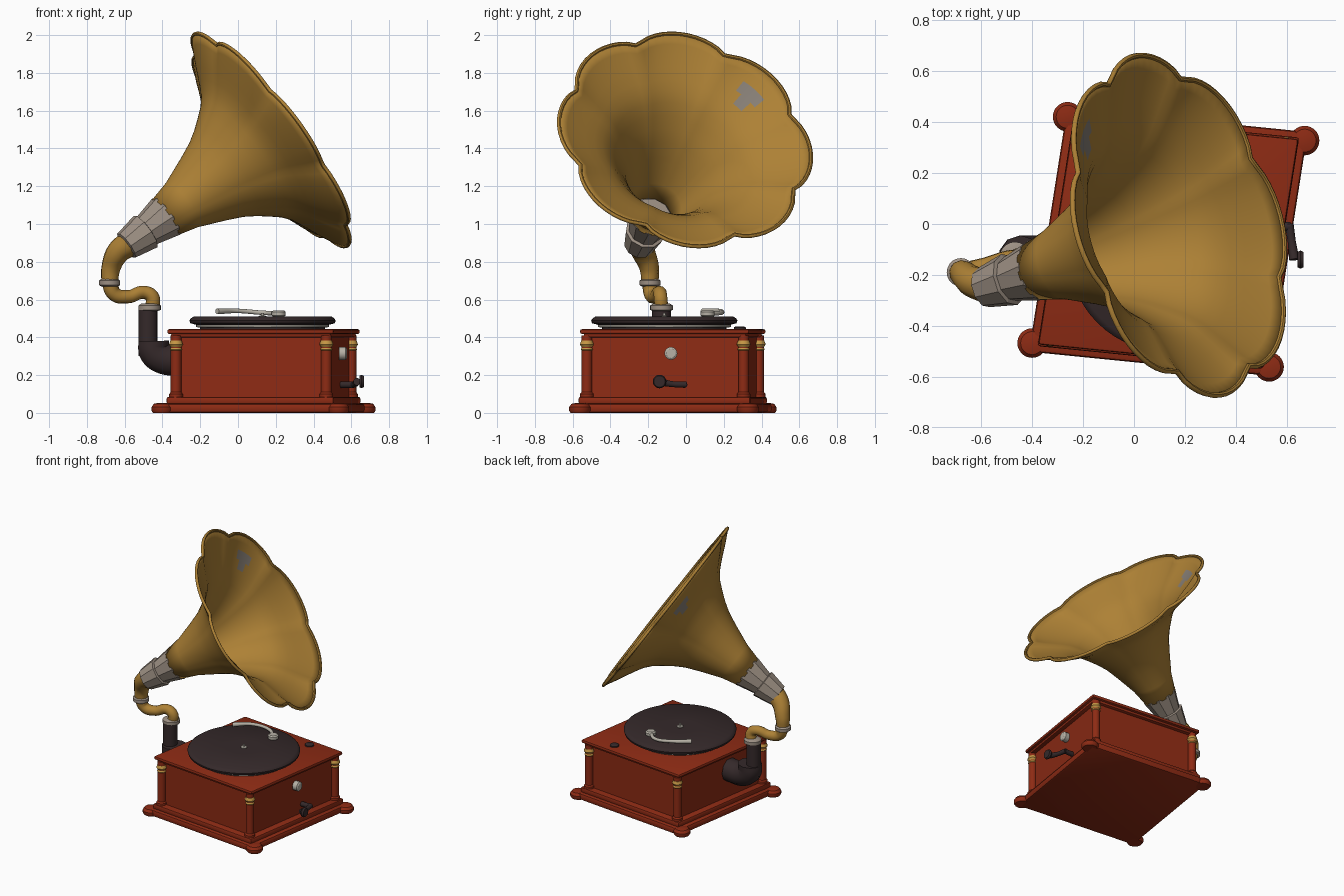
import bpy, bmesh, math
from mathutils import Matrix, Vector

if "Cube" in bpy.data.objects:
    bpy.data.objects.remove(bpy.data.objects["Cube"])


def material(name, rgb):
    m = bpy.data.materials.new(name)
    m.use_nodes = True
    m.diffuse_color = (*rgb, 1)
    m.node_tree.nodes["Principled BSDF"].inputs["Base Color"].default_value = (*rgb, 1)
    return m


GOLD = material("old gold", (.42, .22, .036))
BRIGHT = material("bright brass", (.56, .31, .06))
WOOD = material("red wood", (.27, .024, .007))
PEWTER = material("pewter", (.34, .28, .23))
DARK = material("dark iron", (.035, .022, .023))
IVORY = material("ivory", (.47, .44, .38))
WORN = material("worn grey", (.24, .21, .18))

# Slightly skewed frame of the case
CASE = Matrix(((.995, .155, 0, .135), (-.1, .988, 0, -.07), (0, 0, 1, 0), (0, 0, 0, 1)))

# Horn frame: local z runs out through the mouth centre
axis = Vector((.78, .25, .57)).normalized()
side = Vector((0, 0, 1)).cross(axis).normalized()
HORN = Matrix((side, axis.cross(side), axis)).transposed().to_4x4()
HORN.translation = (.175, -.005, 1.445)


def smooth(ob, angle=35):
    bpy.ops.object.select_all(action='DESELECT')
    ob.select_set(True)
    bpy.context.view_layer.objects.active = ob
    bpy.ops.object.shade_smooth_by_angle(angle=math.radians(angle))


def add(name, bm, mat, matrix=Matrix(), angle=35):
    bmesh.ops.recalc_face_normals(bm, faces=bm.faces)
    me = bpy.data.meshes.new(name)
    bm.to_mesh(me)
    bm.free()
    me.transform(matrix)
    me.materials.append(mat)
    ob = bpy.data.objects.new(name, me)
    bpy.context.collection.objects.link(ob)
    if angle:
        smooth(ob, angle)
    return ob


def slab(name, hu, hv, z0, z1, mat, bevel=.01):
    """Box centred on the case, with softened edges."""
    bm = bmesh.new()
    bmesh.ops.create_cube(bm, size=1)
    for v in bm.verts:
        v.co = (v.co.x * 2 * hu, v.co.y * 2 * hv, z0 + (v.co.z + .5) * (z1 - z0))
    if bevel:
        bmesh.ops.bevel(bm, geom=bm.edges[:], offset=bevel, segments=2, affect='EDGES', profile=.5)
    return add(name, bm, mat, CASE)


def lathe(name, profile, mat, matrix=Matrix(), segs=32, caps=True, shape=None, angle=35):
    """Revolve (radius, height) pairs about local z."""
    bm = bmesh.new()
    rings = []
    for r, h in profile:
        ring = []
        for i in range(segs):
            a = math.tau * i / segs
            k = shape(a, r) if shape else 1
            ring.append(bm.verts.new((k * r * math.cos(a), k * r * math.sin(a), h)))
        rings.append(ring)
    for lo, hi in zip(rings, rings[1:]):
        for i in range(segs):
            j = (i + 1) % segs
            bm.faces.new((lo[i], lo[j], hi[j], hi[i]))
    if caps:
        bm.faces.new(rings[0])
        bm.faces.new(rings[-1])
    return add(name, bm, mat, matrix, angle)


def tube(name, points, radii, mat, closed=False, kind='BEZIER', res=3):
    cu = bpy.data.curves.new(name, 'CURVE')
    cu.dimensions = '3D'
    cu.bevel_depth = 1
    cu.bevel_resolution = res
    cu.use_fill_caps = not closed
    sp = cu.splines.new(kind)
    pts = sp.bezier_points if kind == 'BEZIER' else sp.points
    pts.add(len(points) - 1)
    for p, co, r in zip(pts, points, radii):
        p.co = co if kind == 'BEZIER' else (*co, 1)
        p.radius = r
        if kind == 'BEZIER':
            p.handle_left_type = p.handle_right_type = 'AUTO'
    sp.use_cyclic_u = closed
    cu.materials.append(mat)
    ob = bpy.data.objects.new(name, cu)
    bpy.context.collection.objects.link(ob)
    bpy.ops.object.select_all(action='DESELECT')
    ob.select_set(True)
    bpy.context.view_layer.objects.active = ob
    bpy.ops.object.convert(target='MESH')
    smooth(ob, 45)
    return ob


def at(x, y, z=0):
    return Matrix.Translation((x, y, z))


def facing_x(x, y, z):
    return at(x, y, z) @ Matrix.Rotation(math.pi / 2, 4, 'Y')


# Wooden case
slab("plinth", .475, .485, 0, .05, WOOD, .015)
slab("plinth_step", .445, .46, .045, .085, WOOD)
slab("case_body", .395, .41, .08, .41, WOOD, 0)
slab("lid_moulding", .425, .435, .4, .425, WOOD)
slab("lid", .443, .453, .418, .443, WOOD)
for su, front in ((-1, "right"), (1, "left")):
    for sv, depth in ((-1, "front"), (1, "back")):
        tag = f"{depth}_{front}"
        foot = CASE @ Vector((su * .468, sv * .45, 0))
        lathe("plinth_corner_" + tag, [(.05, 0), (.058, .012), (.058, .03), (.045, .048), (.02, .053)],
              WOOD, at(*foot))
        post = CASE @ Vector((su * .4, sv * .42, 0))
        lathe("column_" + tag, [(.036, .08), (.036, .1), (.028, .11), (.028, .41)], WOOD, at(*post), 20)
        lathe("capital_" + tag, [(.024, .325), (.032, .335), (.027, .347), (.037, .362), (.03, .382)],
              BRIGHT, at(*post), 20)

# Turntable and record
DISC = at(.13, -.115)
lathe("turntable_drum", [(.33, .44), (.33, .47)], DARK, DISC, 48)
lathe("turntable_plate", [(.34, .452), (.352, .456), (.352, .466)], IVORY, DISC, 48)
lathe("record", [(.35, .466), (.383, .475), (.387, .49), (.38, .5), (.365, .51), (.1, .508)], DARK, DISC, 56)
lathe("spindle", [(.022, .505), (.022, .513), (.008, .516), (.008, .53)], IVORY, DISC, 16)
lathe("lid_knob", [(.032, .44), (.032, .452), (.022, .458)], DARK, at(.4, .285), 20)

# Tone arm lying over the record
tube("tone_arm", [(.21, .12, .527), (.13, .185, .53), (0, .17, .54), (-.11, .09, .538)],
     (.013, .012, .012, .016), IVORY)
lathe("tone_arm_head", [(.03, .51), (.037, .515), (.037, .535), (.028, .543)], IVORY, at(.215, .115), 20)

# Crank and side button
lathe("side_button", [(.034, -.02), (.034, .015), (.024, .022)], IVORY, facing_x(.555, -.08, .315), 24)
tube("crank_shaft", [(.5, -.01, .15), (.615, -.01, .15)], (.018, .018), DARK, kind='POLY')
tube("crank_arm", [(.61, 0, .15), (.62, -.07, .152), (.63, -.14, .165)], (.017, .016, .02), DARK)
lathe("crank_knob", [(.03, -.012), (.036, 0), (.03, .012)], DARK, facing_x(.654, -.14, .166), 20)

# Back bracket and elbow
tube("bracket_elbow", [(-.27, -.13, .285), (-.39, -.13, .285), (-.443, -.13, .325), (-.445, -.13, .38)],
     (.085,) * 4, DARK)
lathe("bracket_post", [(.05, .3), (.05, .56)], DARK, at(-.477, -.13), 20)

# Brass neck with collars
lathe("lower_collar", [(.045, .54), (.06, .545), (.06, .568), (.045, .578)], PEWTER, at(-.468, -.13), 20)
tube("lower_neck", [(-.455, -.13, .55), (-.455, -.135, .615), (-.5, -.14, .638), (-.58, -.165, .615),
                    (-.655, -.185, .63), (-.68, -.19, .7)], (.038, .037, .035, .035, .038, .045), GOLD)
lathe("upper_collar", [(.045, .67), (.056, .677), (.056, .7), (.045, .708)], PEWTER, at(-.68, -.19), 20)
tube("upper_neck", [(-.68, -.19, .69), (-.672, -.195, .77), (-.635, -.225, .85), (-.57, -.245, .9)],
     (.045, .052, .062, .07), GOLD)

# Faceted coupling between neck and horn
lathe("coupling_rear", [(.06, -.985), (.08, -.98), (.105, -.85), (.09, -.845)], PEWTER, HORN, 10, angle=0)
lathe("coupling_front", [(.085, -.87), (.088, -.85), (.122, -.71), (.1, -.685)], PEWTER, HORN, 10, angle=0)

# Petalled horn
NOTCH, RIM = math.radians(14), .69


def petal(a, r):
    lobe = abs(math.sin(4 * (a - NOTCH))) ** .55
    return 1 - .11 * (r / RIM) ** 2 * (1 - lobe)


flare = [(.11, -.72), (.14, -.6), (.2, -.45), (.24, -.36), (.28, -.295), (.325, -.235), (.37, -.18),
         (.42, -.138), (.47, -.11), (.53, -.08), (.59, -.052), (.64, -.026), (RIM, 0)]
horn = lathe("horn", flare, GOLD, HORN, 96, caps=False, shape=petal)

# Worn patch near the rim
horn.data.materials.append(WORN)
patch = HORN @ Vector((.54 * math.cos(.65), .54 * math.sin(.65), -.075))
for f in horn.data.polygons:
    if (f.center - patch).length < .065:
        f.material_index = 1
shell = horn.modifiers.new("thickness", 'SOLIDIFY')
shell.thickness = .01
shell.offset = 0

# Rolled edge following the petals
edge = []
for i in range(96):
    a = math.tau * i / 96
    r = RIM * petal(a, RIM)
    edge.append(HORN @ Vector((r * math.cos(a), r * math.sin(a), 0)))
tube("horn_rim", edge, [.011] * len(edge), GOLD, closed=True, kind='POLY', res=2)
